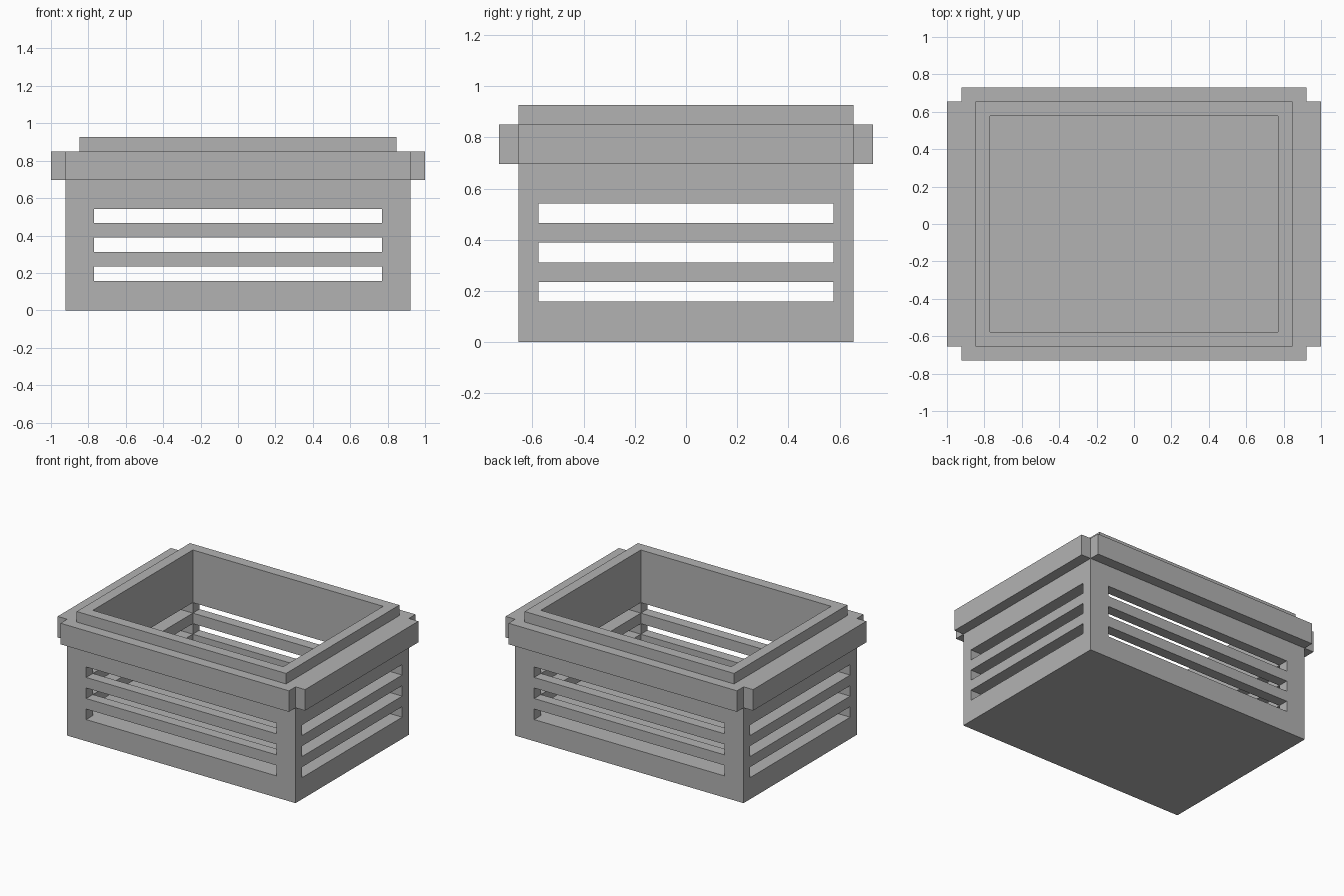
import bpy
import bmesh
from itertools import product
from mathutils import Vector

U = 1 / 13      # plank thickness, the module of the whole crate
BASE = 0.004    # thin skin under the floor

old = bpy.data.objects.get("Cube")
if old:
    bpy.data.objects.remove(old)

# Single plain grey
grey = bpy.data.materials.new("plain_grey")
grey.use_nodes = True
colour = (0.45, 0.45, 0.45, 1)
grey.diffuse_color = colour
grey.node_tree.nodes["Principled BSDF"].inputs["Base Color"].default_value = colour


def finish(name, bm):
    bmesh.ops.recalc_face_normals(bm, faces=bm.faces)
    mesh = bpy.data.meshes.new(name)
    bm.to_mesh(mesh)
    bm.free()
    mesh.materials.append(grey)
    obj = bpy.data.objects.new(name, mesh)
    bpy.context.collection.objects.link(obj)
    return obj


def box(name, low, high):
    bm = bmesh.new()
    bmesh.ops.create_cube(bm, size=1)
    low, high = Vector(low), Vector(high)
    for v in bm.verts:
        v.co = (low + high) / 2 + v.co * (high - low)
    return finish(name, bm)


def height(n):
    return n * U + BASE if n else 0


def solid(x, y, z):
    """Whether the crate is filled at a point given in plank units."""
    x, y = abs(x), abs(y)
    if x > 12 or y > 8.5 or z < 0 or z > 12:
        return False
    if z > 11 and x > 11:                  # raised lip is narrower
        return False
    if z < 2:                              # floor
        return True
    if x < 10 and y < 7.5:                 # cavity
        return False
    slot_row = z < 7 and int(z) % 2 == 0
    return not (slot_row and (x < 10 or y < 7.5))


# Slatted crate body: skin every boundary between filled and empty cells
cuts = [[-12, -11, -10, 10, 11, 12],
        [-8.5, -7.5, 7.5, 8.5],
        [0, 2, 3, 4, 5, 6, 7, 11, 12]]
bm = bmesh.new()
corners = {}


def corner(p):
    if p not in corners:
        corners[p] = bm.verts.new((p[0] * U, p[1] * U, height(p[2])))
    return corners[p]


cells = [list(zip(c, c[1:])) for c in cuts]
for cell in product(*cells):
    mid = [(a + b) / 2 for a, b in cell]
    if not solid(*mid):
        continue
    for axis, side in product(range(3), range(2)):
        probe = list(mid)
        probe[axis] = cell[axis][side] + (0.1 if side else -0.1)
        if solid(*probe):
            continue
        j, k = (axis + 1) % 3, (axis + 2) % 3
        ring = []
        for a, b in ((0, 0), (1, 0), (1, 1), (0, 1)):
            p = [0, 0, 0]
            p[axis], p[j], p[k] = cell[axis][side], cell[j][a], cell[k][b]
            ring.append(corner(tuple(p)))
        bm.faces.new(ring if side else ring[::-1])
bmesh.ops.dissolve_limit(bm, angle_limit=0.01, verts=bm.verts, edges=bm.edges)
finish("crate_body", bm)

# Rim planks fixed round the outside, leaving notched corners
low, high = height(9), height(11)
for name, s in (("front", -1), ("back", 1)):
    ys = sorted((s * 8.5 * U, s * 9.5 * U))
    box(name + "_rim_plank", (-12 * U, ys[0], low), (12 * U, ys[1], high))
for name, s in (("right", -1), ("left", 1)):
    xs = sorted((s * 12 * U, s * 13 * U))
    box(name + "_rim_plank", (xs[0], -8.5 * U, low), (xs[1], 8.5 * U, high))
